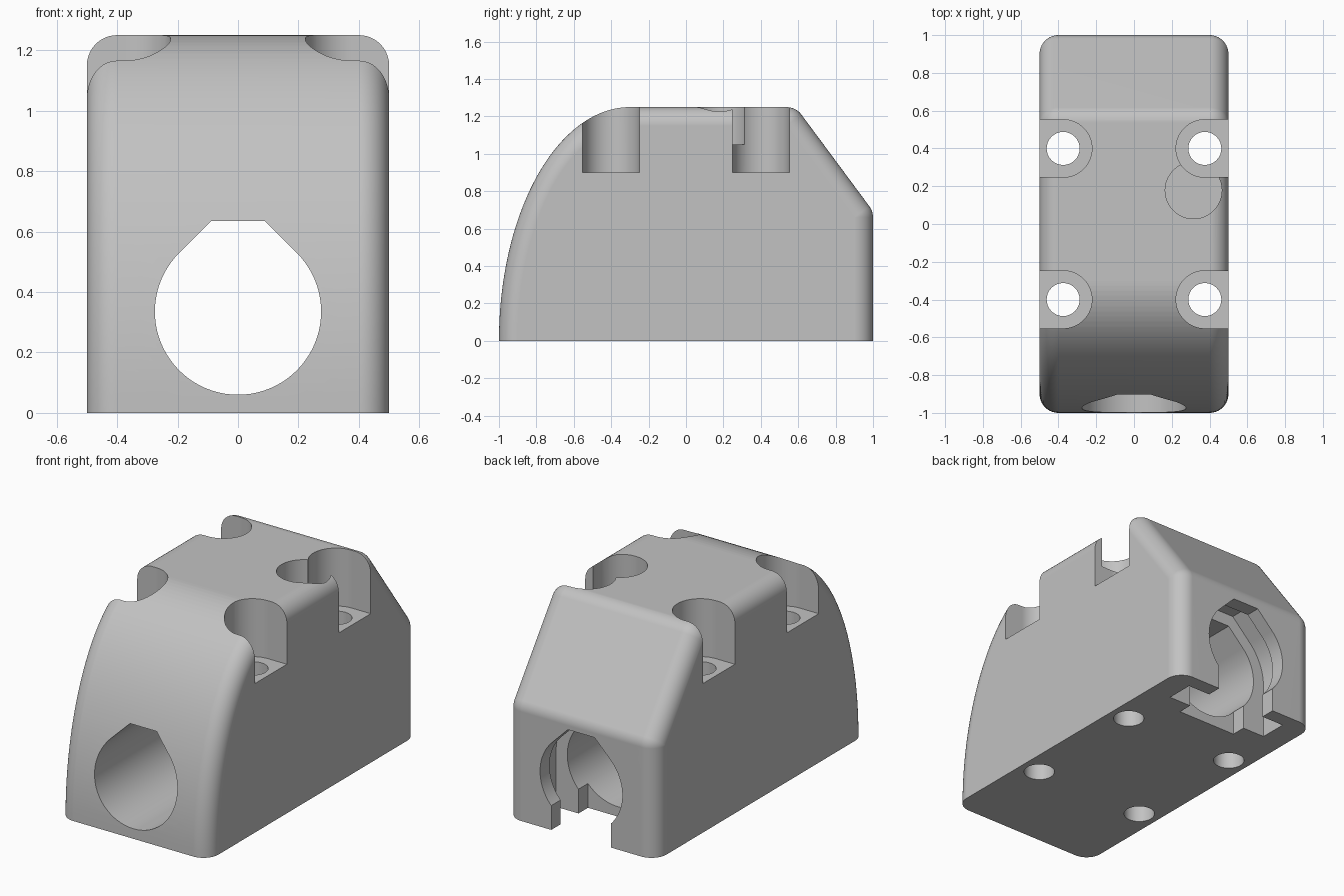
import bpy, bmesh
from math import sin, cos, pi, radians, sqrt
from mathutils import Vector

default = bpy.data.objects.get("Cube")
if default:
    bpy.data.objects.remove(default, do_unlink=True)

grey = bpy.data.materials.new("light_grey_plastic")
grey.use_nodes = True
colour = (0.54, 0.54, 0.54, 1)
grey.diffuse_color = colour
grey.node_tree.nodes["Principled BSDF"].inputs["Base Color"].default_value = colour


def arc(cx, cy, rx, ry, start, end, steps):
    """Points on an elliptical arc, angles in degrees."""
    angles = [radians(start + (end - start) * i / steps) for i in range(steps + 1)]
    return [(cx + rx * cos(a), cy + ry * sin(a)) for a in angles]


def loft(name, rings):
    """Closed solid through matching rings of points."""
    bm = bmesh.new()
    loops = [[bm.verts.new(p) for p in ring] for ring in rings]
    for a, b in zip(loops, loops[1:]):
        for i in range(len(a)):
            j = (i + 1) % len(a)
            bm.faces.new((a[i], a[j], b[j], b[i]))
    bm.faces.new(loops[0])
    bm.faces.new(loops[-1])
    bmesh.ops.recalc_face_normals(bm, faces=bm.faces)
    mesh = bpy.data.meshes.new(name)
    bm.to_mesh(mesh)
    bm.free()
    mesh.materials.append(grey)
    obj = bpy.data.objects.new(name, mesh)
    bpy.context.collection.objects.link(obj)
    return obj


def upright(name, outline, low, high):
    return loft(name, [[(x, y, z) for x, y in outline] for z in (low, high)])


def lengthwise(name, outline, near, far):
    return loft(name, [[(x, y, z) for x, z in outline] for y in (near, far)])


# Body: side profile with a domed nose and sloping back, rounded along both sides
ROUND = 0.1
tilt = 36.4
profile = (arc(0.9, 0.66, ROUND, ROUND, 0, tilt, 6)
           + arc(0.537, 1.15, ROUND, ROUND, tilt, 90, 8)
           + arc(-0.3, 0, 0.7, 1.25, 90, 180, 40))
profile = [(1, 0)] + profile


def normal(y, z):
    if y < -0.29:
        n = Vector(((y + 0.3) / 0.49, z / 1.5625))
    elif z > 1.15:
        n = Vector((y - 0.537, z - 1.15)) if y > 0.5 else Vector((0, 1))
    elif z > 0.66:
        n = Vector((y - 0.9, z - 0.66))
    else:
        n = Vector((1, 0))
    return n.normalized()


rings = []
for side in (-1, 1):
    for k in range(11):
        a = pi / 2 * (k if side > 0 else 10 - k) / 10
        x = side * (0.5 - ROUND + ROUND * sin(a))
        inset = ROUND * (1 - cos(a))
        ring = []
        for y, z in profile:
            n = normal(y, z)
            ring.append((x, y - n.x * inset, max(0, z - n.y * inset)))
        rings.append(ring)
body = loft("housing_body", rings)

# Main bore with a flat-topped teardrop section
BORE_Z = 0.335


def roof(r, top):
    half = r * sqrt(2) - top
    return [(half, BORE_Z + top), (-half, BORE_Z + top)]


cutters = [
    lengthwise("bore_cutter",
               arc(0, BORE_Z, 0.275, 0.275, 135, 405, 60) + roof(0.275, 0.3), -1.2, 1.2),
    # Narrow rear slot and the wider flange recess inside it
    lengthwise("rear_slot_cutter",
               [(-0.2, -0.1), (0.2, -0.1), (0.2, BORE_Z), (-0.2, BORE_Z)], 0.65, 1.2),
    lengthwise("flange_slot_cutter",
               [(-0.35, -0.1), (0.35, -0.1)] + arc(0, BORE_Z, 0.35, 0.35, 0, 45, 12)
               + roof(0.35, 0.375) + arc(0, BORE_Z, 0.35, 0.35, 135, 180, 12), 0.74, 0.91),
]

# Screw pockets open to the sides, with through holes
for s in (-1, 1):
    for y in (-0.4, 0.4):
        pocket = [(s * px, py) for px, py in
                  [(0.7, y + 0.1525)] + arc(0.375, y, 0.1525, 0.1525, 90, 270, 32)
                  + [(0.7, y - 0.1525)]]
        cutters.append(upright("screw_pocket_cutter", pocket, 0.9, 1.5))
        hole = arc(s * 0.375, y, 0.0875, 0.0875, 0, 348.75, 31)
        cutters.append(upright("screw_hole_cutter", hole, -0.2, 1.1))

# Shallow round pocket beside one rear screw pocket
cutters.append(upright("round_pocket_cutter",
                       arc(0.315, 0.178, 0.15, 0.15, 0, 352.5, 47), 1.05, 1.5))

bpy.ops.object.select_all(action='DESELECT')
bpy.context.view_layer.objects.active = body
body.select_set(True)
for cutter in cutters:
    cutter.hide_render = True
    mod = body.modifiers.new("cut", 'BOOLEAN')
    mod.operation = 'DIFFERENCE'
    mod.solver = 'EXACT'
    mod.object = cutter
    bpy.ops.object.modifier_apply(modifier=mod.name)
    bpy.data.objects.remove(cutter, do_unlink=True)

# Smooth rounds, crisp cut edges
bpy.ops.object.shade_smooth_by_angle(angle=radians(25))
weighted = body.modifiers.new("even_shading", 'WEIGHTED_NORMAL')
weighted.keep_sharp = True
